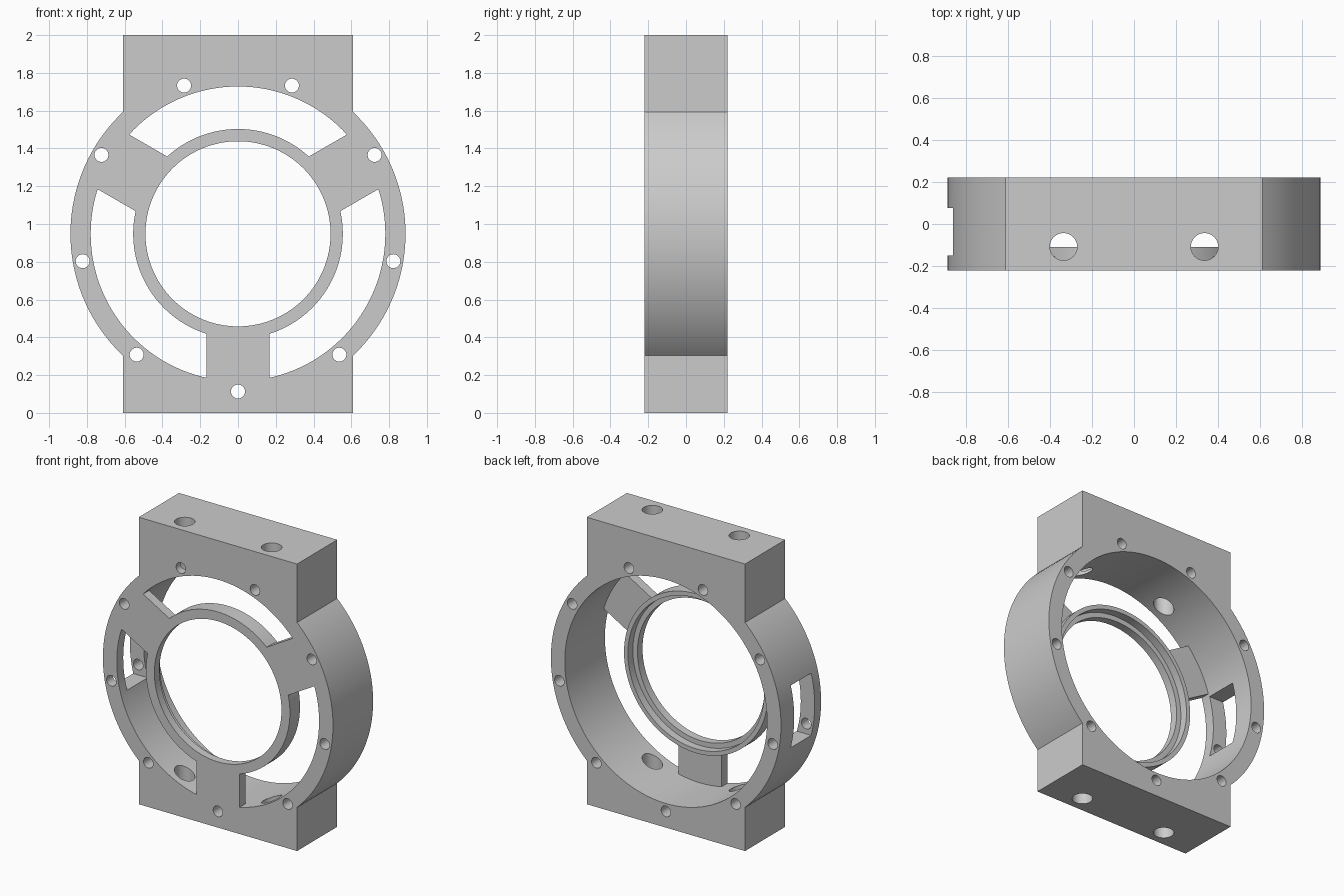
import bpy, bmesh, math
from mathutils import Matrix, Vector

cube = bpy.data.objects.get("Cube")
if cube:
    bpy.data.objects.remove(cube, do_unlink=True)

HALF = 0.221          # half depth
CZ = 0.948            # height of the bore axis
OUTER, BORE = 0.887, 0.78
BLOCK = 0.61          # half width of the end blocks
SPOKE_BACK = -0.155

grey = bpy.data.materials.new("plain grey")
grey.use_nodes = True
grey.diffuse_color = (0.6, 0.6, 0.6, 1)
grey.node_tree.nodes["Principled BSDF"].inputs["Base Color"].default_value = (0.6, 0.6, 0.6, 1)


def finish(name, bm):
    bmesh.ops.recalc_face_normals(bm, faces=bm.faces)
    mesh = bpy.data.meshes.new(name)
    bm.to_mesh(mesh)
    bm.free()
    mesh.materials.append(grey)
    ob = bpy.data.objects.new(name, mesh)
    bpy.context.collection.objects.link(ob)
    return ob


def prism(name, outline, y0, y1):
    """Extrude an (x, z) outline along y."""
    bm = bmesh.new()
    face = bm.faces.new([bm.verts.new((x, y0, z)) for x, z in outline])
    ext = bmesh.ops.extrude_face_region(bm, geom=[face], use_keep_orig=True)
    verts = [v for v in ext["geom"] if isinstance(v, bmesh.types.BMVert)]
    bmesh.ops.translate(bm, verts=verts, vec=(0, y1 - y0, 0))
    return finish(name, bm)


def lathe(name, profile, steps=128):
    """Spin a closed (radius, y) profile round the bore axis."""
    bm = bmesh.new()
    rings = []
    for i in range(steps):
        a = 2 * math.pi * i / steps
        rings.append([bm.verts.new((r * math.cos(a), y, CZ + r * math.sin(a))) for r, y in profile])
    n = len(profile)
    for i in range(steps):
        a, b = rings[i], rings[(i + 1) % steps]
        for j in range(n):
            k = (j + 1) % n
            bm.faces.new((a[j], a[k], b[k], b[j]))
    return finish(name, bm)


def cylinder(name, radius, depth, centre, axis, sides=32):
    bm = bmesh.new()
    turn = Vector((0, 0, 1)).rotation_difference(Vector(axis)).to_matrix().to_4x4()
    bmesh.ops.create_cone(bm, cap_ends=True, segments=sides, radius1=radius, radius2=radius,
                          depth=depth, matrix=Matrix.Translation(centre) @ turn)
    return finish(name, bm)


def cut(target, tool):
    mod = target.modifiers.new("cut", "BOOLEAN")
    mod.operation, mod.solver, mod.object = "DIFFERENCE", "EXACT", tool
    bpy.context.view_layer.objects.active = target
    bpy.ops.object.modifier_apply(modifier=mod.name)
    bpy.data.objects.remove(tool, do_unlink=True)
    bpy.context.view_layer.update()


# Housing: round body with a square block above and below
reach = math.acos(BLOCK / OUTER)
arc = [-reach + 2 * reach * i / 48 for i in range(49)]
right = [(OUTER * math.cos(a), CZ + OUTER * math.sin(a)) for a in arc]
right = [(BLOCK, 0)] + right + [(BLOCK, 2)]
left = [(-x, z) for x, z in reversed(right)]
housing = prism("housing", right + left, -HALF, HALF)

# Main bore
cut(housing, cylinder("bore_cutter", BORE, 1, (0, 0, CZ), (0, 1, 0), 128))

# Nine bolt holes through the rim
for i in range(9):
    a = math.radians(-90 + 40 * i)
    spot = (0.835 * math.cos(a), 0, CZ + 0.835 * math.sin(a))
    cut(housing, cylinder("bolt_cutter", 0.037, 1, spot, (0, 1, 0), 24))

# Two mounting holes running down through both blocks
for side in (-1, 1):
    spot = (side * 0.335, -0.108, 1)
    cut(housing, cylinder("mount_cutter", 0.065, 3, spot, (0, 0, 1)))

# Window in the right wall
window = [(-1, CZ - 0.217), (-0.7, CZ - 0.217), (-0.7, CZ + 0.217), (-1, CZ + 0.217)]
cut(housing, prism("window_cutter", window, -0.15, 0.075))

# Bearing ring with a stepped seat open to the back
ring = lathe("bearing_ring", [(0.49, -HALF), (0.555, -HALF), (0.555, -0.11),
                              (0.525, -0.11), (0.525, -0.165), (0.49, -0.165)])

# Three spokes flush with the front, joining the ring to the housing
parts = [housing, ring]
for name, degrees in (("lower_spoke", -90), ("left_spoke", 30), ("right_spoke", 150)):
    a = math.radians(degrees)
    out = Vector((math.cos(a), math.sin(a)))
    across = Vector((-out.y, out.x)) * 0.167
    mid = Vector((0, CZ))
    corners = [mid + out * r + across * s for r, s in ((0.527, -1), (0.79, -1), (0.79, 1), (0.527, 1))]
    parts.append(prism(name, corners, -HALF, SPOKE_BACK))

# Smooth the round walls, keep the edges crisp
for ob in parts:
    ob.select_set(True)
bpy.context.view_layer.objects.active = housing
bpy.ops.object.shade_smooth_by_angle(angle=math.radians(30))
